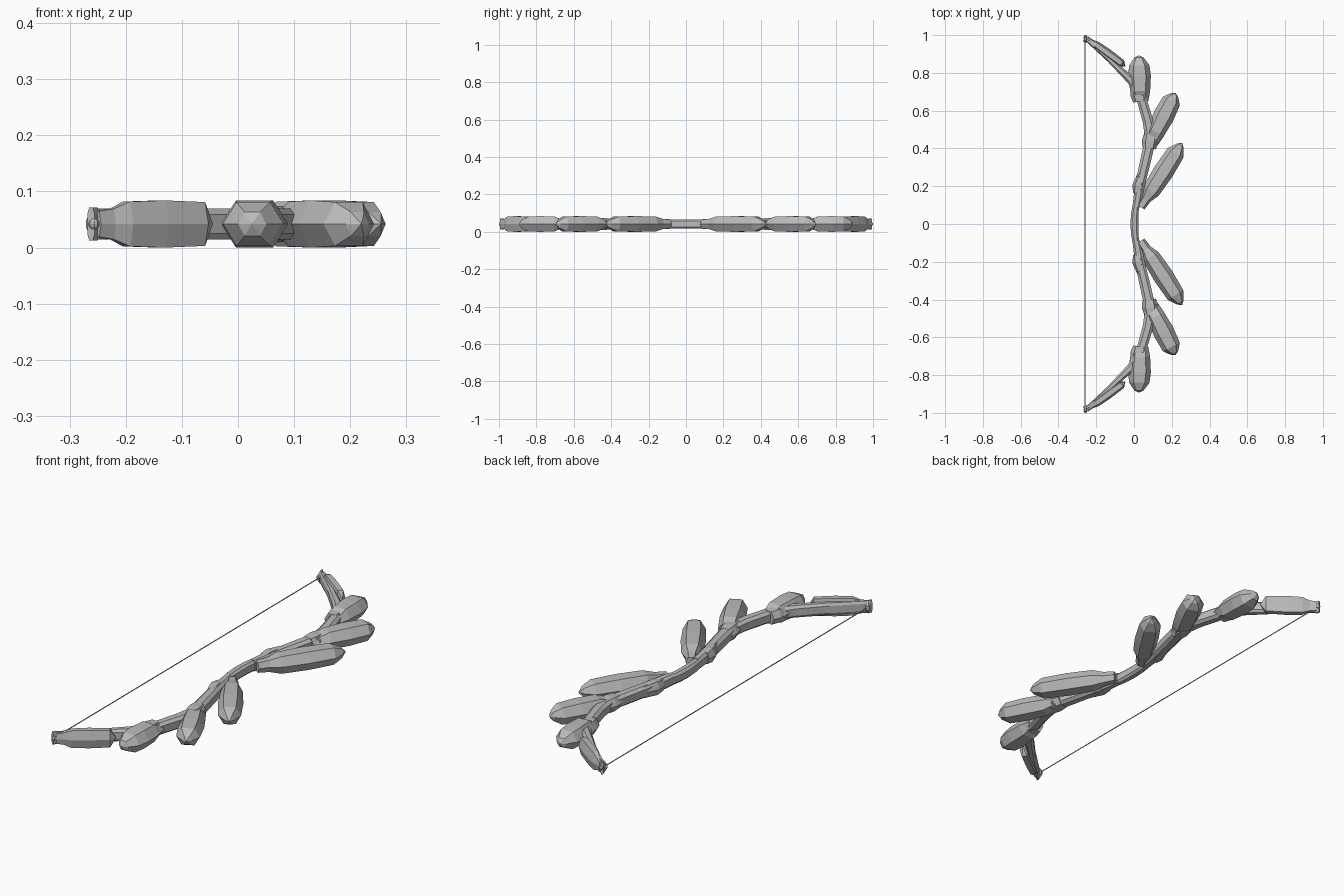
import bpy, bmesh
from mathutils import Vector

cube = bpy.data.objects.get("Cube")
if cube:
    bpy.data.objects.remove(cube)

MID = 0.042  # height of the bow's central plane

grey = bpy.data.materials.new("light grey")
grey.use_nodes = True
colour = (0.5, 0.5, 0.5, 1)
grey.diffuse_color = colour
grey.node_tree.nodes["Principled BSDF"].inputs["Base Color"].default_value = colour

# Cross-sections as (across, up) fractions of half width and half height
HEX = [(1, 0), (0.55, 1), (-0.55, 1), (-1, 0), (-0.55, -1), (0.55, -1)]
BOX = [(1, 0.6), (0.5, 1), (-0.5, 1), (-1, 0.6), (-1, -0.6), (-0.5, -1), (0.5, -1), (1, -0.6)]


def loft(name, stations, section, side=1):
    """Skin a section along stations of (x, y, half width, half height)."""
    bm = bmesh.new()
    pts = [Vector((x, y * side, MID)) for x, y, _, _ in stations]
    rings = []
    for i, (_, _, w, h) in enumerate(stations):
        along = (pts[min(i + 1, len(pts) - 1)] - pts[max(i - 1, 0)]).normalized()
        across = Vector((along.y, -along.x, 0))
        rings.append([bm.verts.new(pts[i] + across * a * w + Vector((0, 0, b * h)))
                      for a, b in section])
    n = len(section)
    for r, s in zip(rings, rings[1:]):
        for k in range(n):
            bm.faces.new((r[k], r[(k + 1) % n], s[(k + 1) % n], s[k]))
    bm.faces.new(rings[0])
    bm.faces.new(rings[-1])
    bmesh.ops.remove_doubles(bm, verts=bm.verts, dist=0.0005)
    bmesh.ops.recalc_face_normals(bm, faces=bm.faces)
    mesh = bpy.data.meshes.new(name)
    bm.to_mesh(mesh)
    bm.free()
    mesh.materials.append(grey)
    obj = bpy.data.objects.new(name, mesh)
    bpy.context.collection.objects.link(obj)
    return obj


def blade(name, start, end, width, side, neck=0.45, base=0.25, shoulder=0.84, height=MID):
    """Crystal-like leaf: narrow neck, long body, pointed tip."""
    a, b = Vector(start), Vector(end)
    profile = [(0, neck, 0.55), (base * 0.5, neck * 1.15, 0.65), (base, 0.88, 0.95),
               (0.55, 1, 1), (shoulder, 0.9, 0.93), (0.95, 0.42, 0.5), (1, 0, 0)]
    loft(name, [(*a.lerp(b, t), w * width, h * height) for t, w, h in profile], HEX, side)


# Grip
loft("grip", [(0.012, -0.12, 0.016, 0.024), (0.004, -0.05, 0.02, 0.025), (0.002, 0, 0.021, 0.025),
              (0.004, 0.05, 0.02, 0.025), (0.012, 0.12, 0.016, 0.024)], BOX)

for label, side in (("upper", 1), ("lower", -1)):
    # Limb sections, recurving toward the string
    loft(label + "_inner_limb", [(0.012, 0.09, 0.02, 0.026), (0.03, 0.2, 0.026, 0.028),
                                 (0.06, 0.33, 0.028, 0.028), (0.09, 0.46, 0.03, 0.028)], BOX, side)
    loft(label + "_middle_limb", [(0.095, 0.42, 0.032, 0.028), (0.075, 0.54, 0.028, 0.028),
                                  (0.035, 0.68, 0.026, 0.028), (0.01, 0.74, 0.022, 0.027)], BOX, side)
    loft(label + "_outer_limb", [(0.03, 0.7, 0.026, 0.028), (-0.02, 0.765, 0.022, 0.028),
                                 (-0.13, 0.87, 0.014, 0.028), (-0.25, 0.975, 0.009, 0.028)], BOX, side)

    # Collars where blades meet the limb
    loft(label + "_inner_collar", [(0.013, 0.16, 0.018, 0.026), (0.022, 0.2, 0.032, 0.031),
                                   (0.037, 0.27, 0.016, 0.026)], HEX, side)
    loft(label + "_middle_collar", [(0.08, 0.4, 0.036, 0.029), (0.085, 0.44, 0.043, 0.032),
                                    (0.09, 0.5, 0.03, 0.028)], HEX, side)
    loft(label + "_outer_collar", [(0.03, 0.65, 0.035, 0.029), (0.022, 0.69, 0.042, 0.031),
                                   (0.005, 0.74, 0.022, 0.027)], HEX, side)

    # Leaf-shaped blades
    blade(label + "_inner_blade", (0.035, 0.09), (0.255, 0.43), 0.054, side)
    blade(label + "_middle_blade", (0.08, 0.42), (0.22, 0.695), 0.056, side, 0.7)
    blade(label + "_outer_blade", (0.035, 0.65), (0.025, 0.893), 0.06, side, 0.68, 0.22, 0.78)
    blade(label + "_tip_blade", (-0.25, 0.985), (-0.045, 0.835), 0.024, side, 0.4, 0.25, 0.9)

    # Limb tip block and string knob
    loft(label + "_limb_tip", [(-0.262, 0.962, 0.01, 0.01), (-0.255, 0.975, 0.01, 0.029),
                               (-0.262, 0.993, 0.007, 0.029)], BOX, side)
    bpy.ops.mesh.primitive_uv_sphere_add(segments=8, ring_count=6, radius=0.01,
                                         location=(-0.257, 0.99 * side, MID))
    knob = bpy.context.object
    knob.name = label + "_string_knob"
    knob.data.materials.append(grey)

# String
loft("string", [(-0.259, -0.98, 0.002, 0.002), (-0.259, 0.98, 0.002, 0.002)], HEX)
